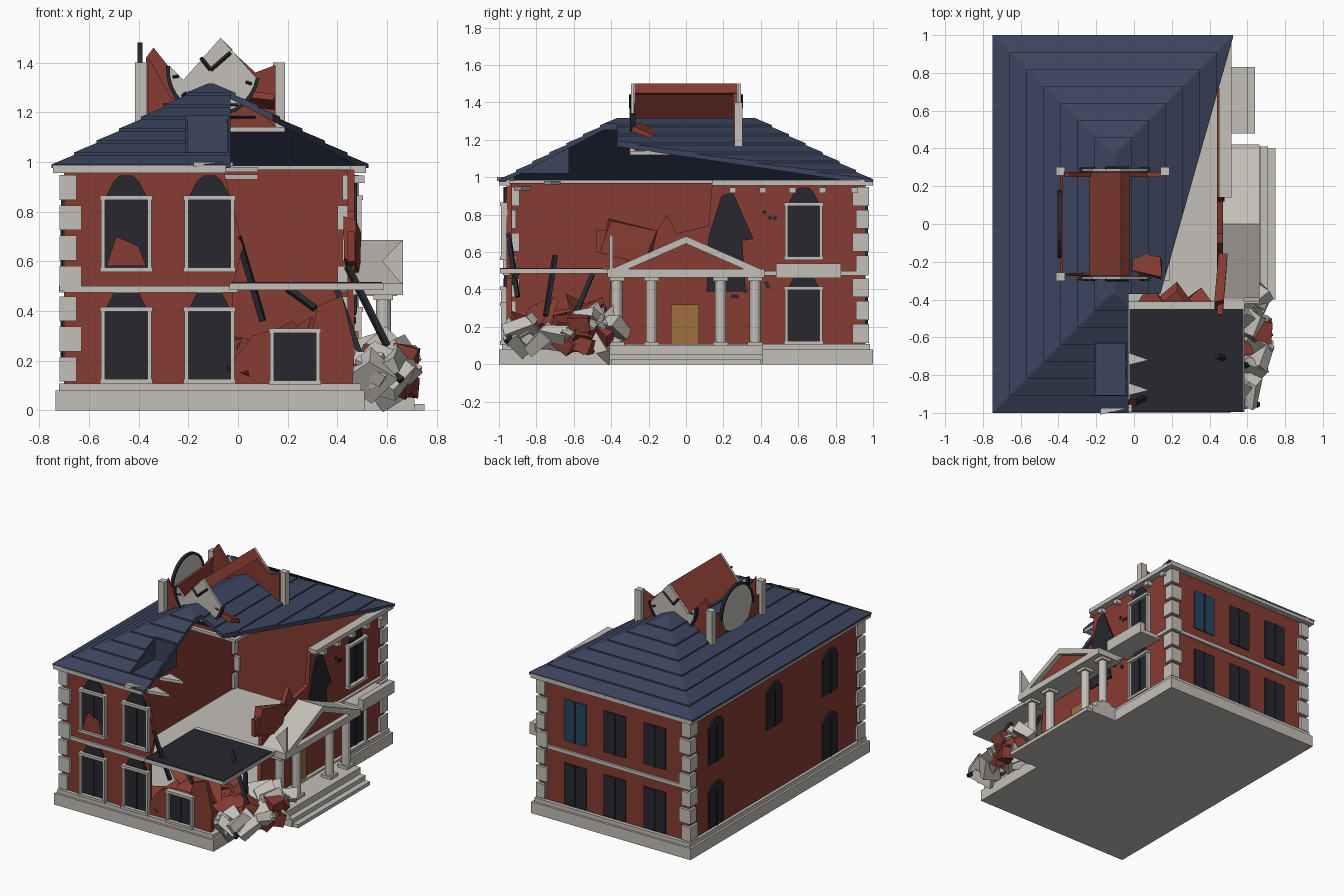
import bpy, bmesh, math, random
from mathutils import Vector, Euler

if "Cube" in bpy.data.objects:
    bpy.data.objects.remove(bpy.data.objects["Cube"])
random.seed(4)

def mat(name, c):
    m = bpy.data.materials.new(name)
    m.diffuse_color = (*c, 1)
    m.use_nodes = True
    m.node_tree.nodes["Principled BSDF"].inputs["Base Color"].default_value = m.diffuse_color
    return m
RED = mat("brick", (.24, .045, .032))
TRIM = mat("stone", (.55, .52, .48))
BLUE = mat("slate", (.045, .058, .11))
DARK = mat("dark_glass", (.02, .02, .028))
TEAL = mat("blue_glass", (.02, .06, .12))
GOLD = mat("door_wood", (.35, .16, .05))

def finish(name, bm, m):
    bmesh.ops.recalc_face_normals(bm, faces=bm.faces)
    me = bpy.data.meshes.new(name)
    bm.to_mesh(me)
    bm.free()
    if m: me.materials.append(m)
    o = bpy.data.objects.new(name, me)
    bpy.context.collection.objects.link(o)
    return o

def prism(name, pts, axis, a, b, m):
    """Extrude a 2D outline along an axis from a to b."""
    at = {'x': lambda p, w: (w, p[0], p[1]), 'y': lambda p, w: (p[0], w, p[1]),
          'z': lambda p, w: (p[0], p[1], w)}[axis]
    bm = bmesh.new()
    lo = [bm.verts.new(at(p, a)) for p in pts]
    hi = [bm.verts.new(at(p, b)) for p in pts]
    bm.faces.new(lo)
    bm.faces.new(hi[::-1])
    for i in range(len(pts)):
        j = (i + 1) % len(pts)
        bm.faces.new((lo[i], lo[j], hi[j], hi[i]))
    return finish(name, bm, m)

def rect(u0, u1, v0, v1):
    return [(u0, v0), (u1, v0), (u1, v1), (u0, v1)]

def box(name, x0, x1, y0, y1, z0, z1, m):
    return prism(name, rect(x0, x1, y0, y1), 'z', z0, z1, m)

def beam(name, p, q, r, m, n=4):
    p, q = Vector(p), Vector(q)
    bm = bmesh.new()
    bmesh.ops.create_cone(bm, cap_ends=True, segments=n, radius1=r, radius2=r, depth=(q - p).length)
    o = finish(name, bm, m)
    o.location = (p + q) / 2
    o.rotation_euler = (q - p).to_track_quat('Z', 'Y').to_euler()
    return o

def chunk(name, loc, size, m, tilt=.9):
    bm = bmesh.new()
    bmesh.ops.create_cube(bm, size=1)
    for v in bm.verts:
        v.co = Vector(c * s * random.uniform(.6, 1.15) for c, s in zip(v.co, size))
    o = finish(name, bm, m)
    o.location = loc
    o.rotation_euler = [random.uniform(-tilt, tilt) for _ in range(3)]
    return o

def cut(o, cutter):
    mod = o.modifiers.new("cut", 'BOOLEAN')
    mod.operation, mod.object, mod.solver = 'DIFFERENCE', cutter, 'EXACT'
    bpy.context.view_layer.objects.active = o
    bpy.ops.object.modifier_apply(modifier="cut")
    bpy.data.objects.remove(cutter)

# Base and ground floor
box("base", -.735, .51, -1, 1, 0, .08, TRIM)
box("ground_floor", -.72, .495, -.985, .985, .08, .108, TRIM)

# Walls, with broken outlines at the collapsed corner
prism("front_wall", [(-.7, .08), (.46, .08), (.47, .25), (.42, .46), (.32, .42), (.3, .33), (.15, .33), (.06, .3),
      (-.02, .2), (-.02, .5), (.02, .66), (-.03, .86), (-.06, .97), (-.7, .97)], 'y', -.96, -.93, RED)
prism("right_wall", [(-.42, .08), (.96, .08), (.96, .97), (.14, .97), (.12, .74), (-.05, .7), (-.1, .8), (-.22, .6),
      (-.38, .71), (-.48, .72), (-.48, .6), (-.4, .58)], 'x', .44, .47, RED)
box("left_wall", -.7, -.67, -.96, .96, .08, .97, RED)
box("back_wall", -.7, .47, .93, .96, .08, .97, RED)

# Belt course and eave cornice
for nm, z0, z1, e in (("belt", .475, .5, .02), ("cornice", .955, .985, .045)):
    fx = .0 if nm == "belt" else -.05
    box(nm + "_front", -.7 - e * (nm != "belt"), fx, -.955 - e, -.94, z0, z1, TRIM)
    box(nm + "_back", -.7 - e, .47 + e, .94, .955 + e, z0, z1, TRIM)
    box(nm + "_right", .45, .47 + e, .14, .955 + e, z0, z1, TRIM)
    if nm == "cornice":
        box("cornice_left", -.7 - e, -.68, -.955 - e, .955 + e, z0, z1, TRIM)
for y in (.25, .41, .57, .73, .9):
    box("dentil", .46, .51, y - .018, y + .018, .915, .945, TRIM)

# Corner quoins in alternating widths
for i in range(7):
    z, w = .115 + i * .122, .07 if i % 2 else .05
    for cx, cy in ((-.7, -.96), (-.7, .96), (.47, .96)):
        sx, sy = math.copysign(1, cx), math.copysign(1, cy)
        xs, ys = sorted((cx + sx * .018, cx - sx * w)), sorted((cy + sy * .018, cy - sy * (.12 - w)))
        box("quoin", *xs, *ys, z, z + .1, TRIM)

# Windows
def window(axis, w, s, u, z0, z1, framed, hood=0, glass=DARK, hw=.085):
    def part(nm, pts, d, m):
        prism(nm, pts, axis, w - s * .005, w + s * d, m)
    part("window_glass", rect(u - hw, u + hw, z0, z1), .008, glass)
    part("window_mullion", rect(u - .006, u + .006, z0, z1), .014, DARK)
    if hood:
        part("window_hood", [(u - hw, z1), (u + hw, z1), (u + .05, z1 + hood * .75), (u + .025, z1 + hood),
                             (u - .025, z1 + hood), (u - .05, z1 + hood * .75)], .012, DARK)
    if framed:
        for t in (-1, 1):
            part("window_jamb", rect(*sorted((u + t * hw, u + t * (hw + .016))), z0, z1), .028, TRIM)
        for z in (z0, z1):
            part("window_sill", rect(u - hw - .02, u + hw + .02, z - .008, z + .01), .034, TRIM)
for u in (-.45, -.115):
    for z in (.115, .565):
        window('y', -.96, -1, u, z, z + .29, True, .09)
window('y', -.96, -1, .23, .11, .32, True)
for z in (.115, .565):
    window('x', .47, 1, .63, z, z + .29, True, .09)
    for u in (-.43, -.12, .19):
        window('y', .96, 1, u, z, z + .29, False, 0, TEAL if u > .1 and z > .5 else DARK)
    for u in (-.6, .02, .67):
        if z > .5 or u != .02:
            window('x', -.7, -1, u, z, z + .26, False, .05)
prism("broken_window", [(.11, .39), (.32, .39), (.3, .66), (.36, .67), (.25, .92), (.19, .9), (.12, .68)],
      'x', .46, .48, DARK)
for _ in range(12):
    y, z = random.uniform(.2, .5), random.uniform(.3, .9)
    beam("wall_pock", (.465, y, z), (.475, y, z), .012, DARK, 8)

# Hipped roof shell with stepped slate courses
def ring(d, z):
    d = min(d, .63)
    return [(-.75 + d, -1 + d, z), (.53 - d, -1 + d, z), (.53 - d, 1 - d, z), (-.75 + d, 1 - d, z)]
rings = [ring(.03, .975)]
for i in range(7):
    rings += [ring(i * .09, .98 + i * .048 + .01), ring((i + 1) * .09, .98 + (i + 1) * .048)]
rings.insert(1, ring(0, .975))
rings = [ring(.62, 1.285)] + rings
bm = bmesh.new()
vr = [[bm.verts.new(p) for p in r] for r in rings]
for a, b in zip(vr, vr[1:]):
    for i in range(4):
        bm.faces.new((a[i], a[(i + 1) % 4], b[(i + 1) % 4], b[i]))
bm.faces.new(vr[0])
bm.faces.new(vr[-1])
roof = finish("roof", bm, BLUE)
cut(roof, prism("roof_cutter", [(-.03, -1.2), (-.03, -.37), (.14, -.37), (.525, .99), (.525, 1.2), (.9, 1.2), (.9, -1.2)],
                'z', .8, 1.6, None))
cut(roof, box("pit_cutter", -.21, -.04, -.905, -.63, 1.03, 1.4, None))
# Recess in the front slope
box("recess_floor", -.21, -.04, -.905, -.63, 1.02, 1.03, BLUE)
box("recess_back", -.21, -.04, -.635, -.625, 1.02, 1.175, BLUE)
for x in (-.21, -.045):
    prism("recess_side", [(-.9, 1.03), (-.63, 1.03), (-.63, 1.17)], 'x', x, x + .006, BLUE)

# Ruined clock tower
for x, y in ((-.39, -.28), (-.39, .28), (.165, .28)):
    box("tower_pillar", x - .024, x + .024, y - .022, y + .022, 1.12, 1.4, TRIM)
for y in (-.285, .285):
    box("tower_sill", -.41, .19, y - .015, y + .015, 1.12, 1.14, TRIM)
box("tower_sill_right", .165, .19, -.3, .3, 1.12, 1.14, TRIM)
prism("tower_back_wall", [(-.37, 1.13), (.15, 1.13), (.15, 1.39), (.07, 1.36), (-.04, 1.46), (-.22, 1.31),
      (-.34, 1.46), (-.37, 1.42)], 'y', .25, .275, RED)
prism("tower_front_wall", [(-.36, 1.14), (.15, 1.14), (.03, 1.26), (-.1, 1.2), (-.27, 1.26), (-.36, 1.42)],
      'y', -.275, -.26, RED)
prism("tower_left_wall", [(-.27, 1.14), (.27, 1.14), (.27, 1.36), (.15, 1.33), (-.27, 1.3)], 'x', -.39, -.375, RED)
prism("tilted_slab", [(-.235, 1.31), (-.07, 1.5), (-.02, 1.45), (-.05, 1.44), (-.08, 1.47), (-.215, 1.305)],
      'y', -.275, .275, RED)

def arc(cx, cz, r, a0, a1, n=14):
    return [(cx + r * math.cos(math.radians(a0 + (a1 - a0) * i / n)),
             cz + r * math.sin(math.radians(a0 + (a1 - a0) * i / n))) for i in range(n + 1)]
for y in (-.285, .285):
    s = math.copysign(1, y)
    face = arc(-.1, 1.37, .175, 175, 350)
    prism("clock_face", face + [(-.07, 1.5), (-.22, 1.33)], 'y', y - .008, y + .008, TRIM)
    prism("clock_rim", arc(-.1, 1.37, .19, 175, 350) + face[::-1], 'y', y - .015, y + .015, DARK)
    for a in range(190, 350, 30):
        c, n = math.cos(math.radians(a)), math.sin(math.radians(a))
        beam("clock_mark", (-.1 + .14 * c, y + s * .01, 1.37 + .14 * n), (-.1 + .165 * c, y + s * .01, 1.37 + .165 * n), .006, DARK)
    beam("clock_hand", (-.11, y + s * .012, 1.37), (-.03, y + s * .012, 1.44), .008, DARK)
    beam("clock_hand", (-.11, y + s * .012, 1.37), (-.15, y + s * .012, 1.42), .008, DARK)
side = arc(0, 1.3, .165, -5, 185)
prism("side_clock_face", side + [(-.13, 1.2), (0, 1.14), (.13, 1.2)], 'x', -.4, -.39, TRIM)
prism("side_clock_rim", arc(0, 1.3, .18, -5, 185) + side[::-1], 'x', -.405, -.385, DARK)
for z, x0, x1 in ((1.28, -.2, -.04), (1.23, -.3, .0), (1.18, -.39, .07)):
    beam("loose_rod", (x0, -.295, z), (x1, -.295, z), .005, DARK)
chunk("tower_debris", (.07, -.22, 1.25), (.16, .12, .03), RED, .5)

# Portico on the right side
box("porch_platform", .5, .67, -.41, .41, 0, .1, TRIM)
box("porch_step", .5, .71, -.41, .41, 0, .055, TRIM)
box("porch_step", .5, .75, -.4, .4, 0, .025, TRIM)
for y in (-.37, -.185, .185, .37):
    beam("column", (.585, y, .1), (.585, y, .465), .03, TRIM, 12)
    for z in (.1, .445):
        box("column_block", .545, .625, y - .04, y + .04, z, z + .02, TRIM)
box("entablature", .46, .665, -.42, .42, .465, .51, TRIM)
prism("pediment_panel", [(-.38, .5), (.38, .5), (0, .66)], 'x', .46, .63, RED)
for s in (-1, 1):
    prism("pediment_rake", [(s * .42, .5), (0, .685), (0, .645), (s * .33, .5)], 'x', .46, .665, TRIM)
box("door", .465, .485, -.08, .07, .1, .32, GOLD)
box("balcony", .46, .64, .48, .83, .46, .49, TRIM)
box("balcony_rail", .6, .64, .48, .83, .49, .54, TRIM)

# Fallen upper floor with supports
box("upper_slab", -.035, .585, -.995, -.41, .485, .51, TRIM)
box("upper_slab_top", -.025, .58, -.995, -.45, .505, .516, DARK)
for p, q in (((0, -.95, .7), (.1, -.9, .36)), ((.2, -.9, .49), (.31, -.95, .41)), ((.44, -.7, .58), (.6, -.75, .26)),
             ((.4, -.5, .48), (.5, -.62, .2)), ((.56, -.9, .2), (.66, -.96, .12))):
    beam("broken_beam", p, q, .016, DARK)

# Rubble pile and loose shards
for i in range(22):
    x, y = random.uniform(-.02, .46), random.uniform(-.9, -.45)
    chunk("brick_rubble", (x, y, .15 + random.random() * .22 * (x + .25)), (.24, .2, .04), RED)
for i in range(18):
    chunk("stone_rubble", (random.uniform(.5, .65), random.uniform(-.92, -.36), random.uniform(.1, .24)),
          (.15, .17, .07), TRIM)
for i in range(7):
    chunk("corner_rubble", (random.uniform(.53, .7), random.uniform(-.7, -.36), random.uniform(.08, .22)),
          (.1, .12, .1), RED)
for x, y, z in ((0, -.72, .96), (.0, -.88, .93), (-.1, -.97, .98)):
    prism("cornice_shard", [(x - .08, y - .04), (x + .08, y), (x - .06, y + .05)], 'z', z, z + .02, TRIM)
chunk("wall_shard", (.46, -.3, .66), (.05, .25, .18), RED, .3)
prism("gable_shard", [(.58, .6), (.665, .69), (.665, .5)], 'y', -.41, -.39, TRIM)
prism("fallen_arch", [(-.53, .58), (-.37, .58), (-.4, .66), (-.49, .7)], 'y', -.985, -.965, RED)
